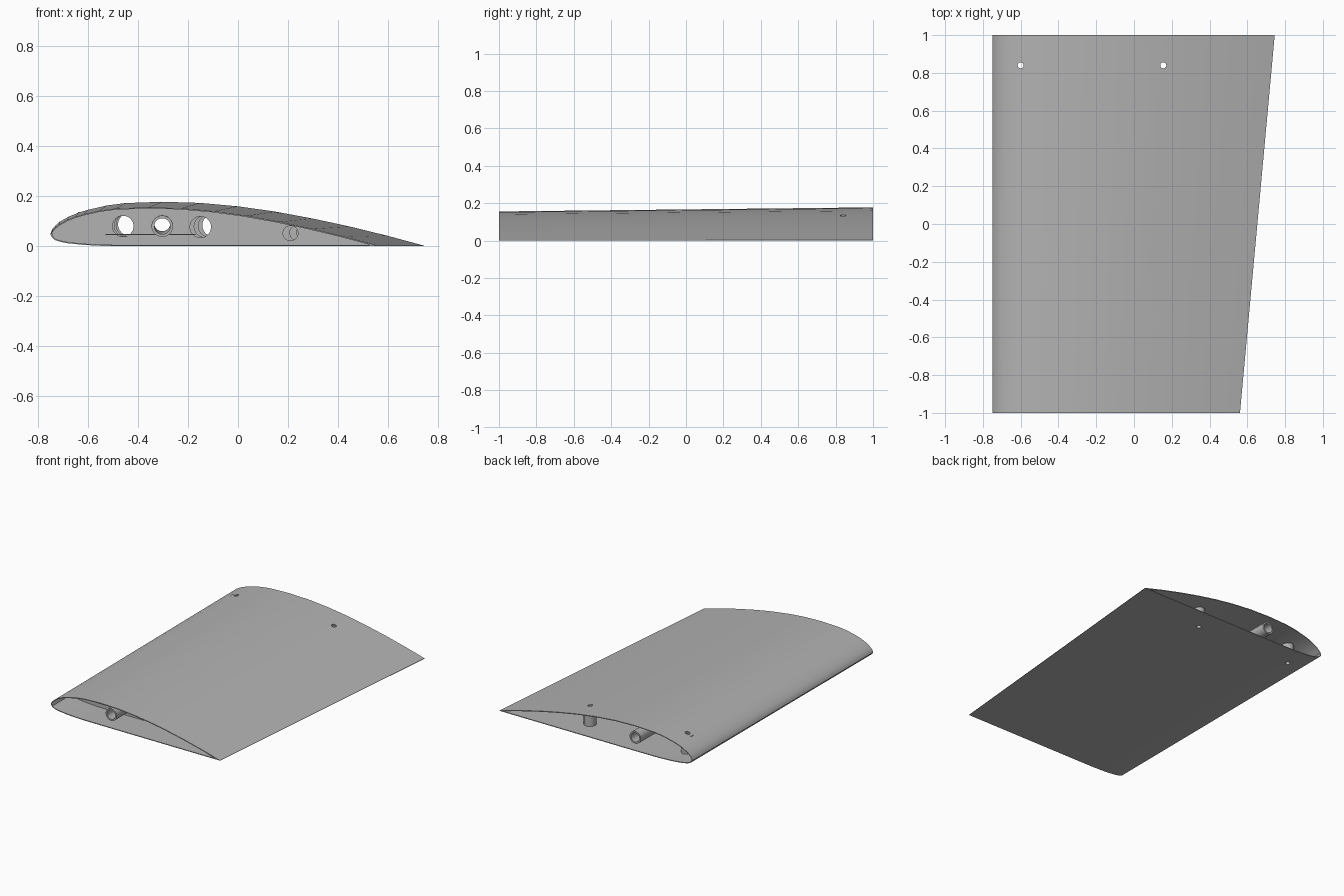
import bpy, bmesh, math
from mathutils import Vector, Matrix

if "Cube" in bpy.data.objects:
    bpy.data.objects.remove(bpy.data.objects["Cube"])

grey = bpy.data.materials.new("plain grey")
grey.use_nodes = True
grey.diffuse_color = (0.45, 0.45, 0.45, 1)
grey.node_tree.nodes["Principled BSDF"].inputs["Base Color"].default_value = grey.diffuse_color

# Flat-bottomed aerofoil, in percent of chord
TOP = [(0, 3.5), (0.5, 4.67), (1.25, 5.5), (2.5, 6.6), (5, 8), (7.5, 9), (10, 9.75),
       (15, 10.9), (20, 11.55), (30, 11.9), (40, 11.6), (50, 10.7), (60, 9.3),
       (70, 7.45), (80, 5.3), (90, 2.85), (100, 0.15)]
BOTTOM = [(0, 3.5), (0.5, 2.6), (1.25, 1.93), (2.5, 1.47), (5, 0.93), (10, 0.42),
          (15, 0.15), (20, 0.03), (30, 0), (100, 0)]
LEAD = -0.75


def chord(y):
    return 1.403 + 0.092 * y


def height(table, u):
    for (a, h), (b, k) in zip(table, table[1:]):
        if u <= b:
            return h + (k - h) * (u - a) / (b - a)
    return table[-1][1]


def section(y, inset=0.0):
    """Closed loop of points round the aerofoil, optionally inset from the surface."""
    c, pts = chord(y), []
    for table, side in ((TOP[::-1], -1), (BOTTOM[1:], 1)):
        for u, _ in table:
            x = inset + u / 100 * (c - 8 * inset)
            v = 100 * x / c
            z = height(table[::-1] if side < 0 else BOTTOM, v) * c / 100
            z += side * inset if u > 0 else 0
            pts.append(Vector((LEAD + x, y, z)))
    return pts


def finish(name, bm):
    bmesh.ops.recalc_face_normals(bm, faces=bm.faces)
    mesh = bpy.data.meshes.new(name)
    bm.to_mesh(mesh)
    bm.free()
    mesh.materials.append(grey)
    obj = bpy.data.objects.new(name, mesh)
    bpy.context.collection.objects.link(obj)
    return obj


def bridge(bm, a, b):
    for i in range(len(a)):
        j = (i + 1) % len(a)
        bm.faces.new((a[i], a[j], b[j], b[i]))


def tube(name, start, end, radius, bore=0, sides=32):
    """Solid rod, or open tube when a bore is given."""
    start, end = Vector(start), Vector(end)
    turn = (end - start).to_track_quat('Z', 'Y')
    bm = bmesh.new()

    def ring(p, r):
        return [bm.verts.new(p + turn @ Vector((r * math.cos(t), r * math.sin(t), 0)))
                for t in (2 * math.pi * i / sides for i in range(sides))]
    a, b = ring(start, radius), ring(end, radius)
    bridge(bm, a, b)
    if bore:
        c, d = ring(start, bore), ring(end, bore)
        bridge(bm, c, d)
        bridge(bm, a, c)
        bridge(bm, b, d)
    else:
        bm.faces.new(a)
        bm.faces.new(b)
    return finish(name, bm)


def cut(obj, cutters):
    for cutter in cutters:
        cutter.hide_render = True
        mod = obj.modifiers.new("hole", 'BOOLEAN')
        mod.operation, mod.solver, mod.object = 'DIFFERENCE', 'EXACT', cutter
    deps = bpy.context.evaluated_depsgraph_get()
    mesh = bpy.data.meshes.new_from_object(obj.evaluated_get(deps))
    obj.modifiers.clear()
    obj.data = mesh
    for cutter in cutters:
        bpy.data.objects.remove(cutter)


parts = []

# Hollow skin, open at both ends
bm = bmesh.new()
loops = [[bm.verts.new(p) for p in section(y, t)] for y in (-1, 1) for t in (0, 0.005)]
for a, b in ((0, 2), (1, 3), (0, 1), (2, 3)):
    bridge(bm, loops[a], loops[b])
skin = finish("wing_skin", bm)
BOSSES = [(-0.6, 0.84), (0.155, 0.84)]
cut(skin, [tube("screw_cutter", (x, y, -0.1), (x, y, 0.3), 0.016) for x, y in BOSSES])
parts.append(skin)

# Joiner tube along the span, rising slightly towards the back
tube_front, tube_back = Vector((-0.303, -0.97, 0.08)), Vector((-0.303, 0.995, 0.092))
parts.append(tube("joiner_tube", tube_front, tube_back, 0.043, 0.032))

# Ribs with lightening holes that scale with the chord
for n, y in enumerate((-0.785, -0.357, 0.071, 0.5)):
    bm = bmesh.new()
    ends = [[bm.verts.new(p) for p in section(y + d, 0.003)] for d in (-0.006, 0.006)]
    bridge(bm, *ends)
    for loop in ends:
        bm.faces.new(loop)
    rib = finish(f"rib_{n + 1}", bm)
    s = chord(y) / chord(-0.785)
    holes = [tube("hole_cutter", (LEAD + d * s, y - 0.1, z * s), (LEAD + d * s, y + 0.1, z * s), r * s)
             for d, z, r in ((0.29, 0.08, 0.042), (0.6, 0.077, 0.042), (0.96, 0.052, 0.03))]
    holes.append(tube("tube_cutter", tube_front, tube_back, 0.0425))
    cut(rib, holes)
    parts.append(rib)

# Screw bosses joining the two skins
for side, (x, y) in zip(("front", "rear"), BOSSES):
    u = 100 * (x - LEAD) / chord(y)
    base, top = (height(t, u) * chord(y) / 100 for t in (BOTTOM, TOP))
    parts.append(tube(f"{side}_screw_boss", (x, y, base + 0.003), (x, y, top - 0.008), 0.04, 0.016))

# Thin shelf on the first rib
bm = bmesh.new()
bmesh.ops.create_cube(bm, size=1, matrix=Matrix.Translation((-0.35, -0.8, 0.046))
                      @ Matrix.Diagonal((0.36, 0.03, 0.004, 1)))
finish("rib_shelf", bm)

# Smooth shading with sharp edges kept
for obj in bpy.context.view_layer.objects:
    obj.select_set(obj in parts)
bpy.context.view_layer.objects.active = skin
bpy.ops.object.shade_smooth_by_angle(angle=math.radians(30))
